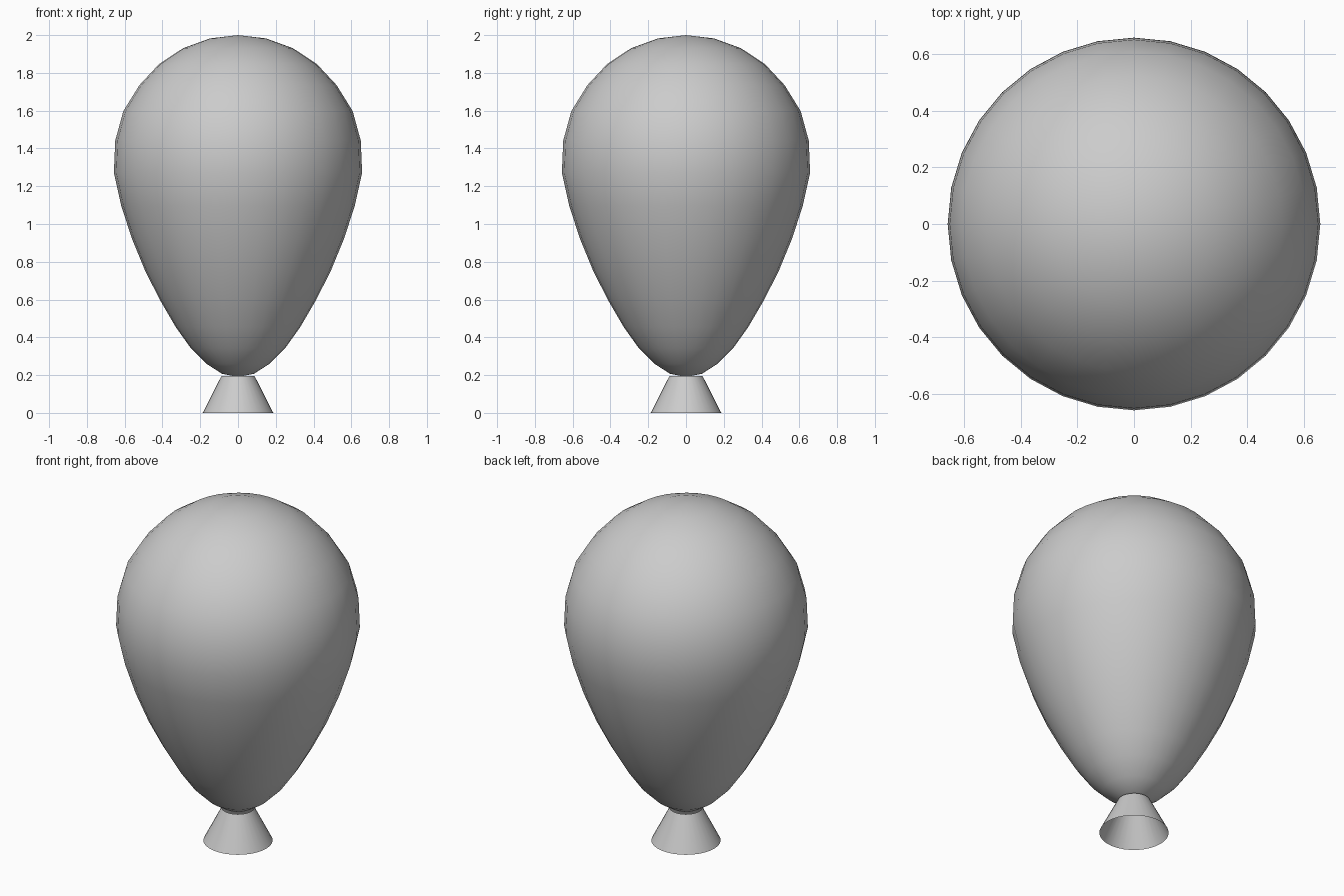
import bpy, bmesh, math

if "Cube" in bpy.data.objects:
    bpy.data.objects.remove(bpy.data.objects["Cube"])

SEGMENTS = 32


def lathe(name, profile):
    """Spin a list of (radius, z) points around the z axis."""
    bm = bmesh.new()
    rings = []
    for r, z in profile:
        if r == 0:
            rings.append([bm.verts.new((0, 0, z))])
        else:
            rings.append([bm.verts.new((r * math.cos(2 * math.pi * i / SEGMENTS),
                                        r * math.sin(2 * math.pi * i / SEGMENTS), z))
                          for i in range(SEGMENTS)])
    for a, b in zip(rings, rings[1:]):
        for i in range(SEGMENTS):
            j = (i + 1) % SEGMENTS
            if len(a) == 1:
                bm.faces.new((a[0], b[i], b[j]))
            elif len(b) == 1:
                bm.faces.new((a[i], b[0], a[j]))
            else:
                bm.faces.new((a[i], b[i], b[j], a[j]))
    mesh = bpy.data.meshes.new(name)
    bm.to_mesh(mesh)
    bm.free()
    mesh.shade_smooth()
    obj = bpy.data.objects.new(name, mesh)
    bpy.context.collection.objects.link(obj)
    return obj


# Balloon body: a tall sphere, tapered towards the bottom
radii = [0, .148, .29, .417, .522, .607, .65, .657, .618, .56,
         .49, .41, .33, .25, .165, .085, 0]
half_height = 0.905
body = [(r, 2 - half_height * (1 - math.cos(math.pi * k / 16)))
        for k, r in enumerate(radii)]
lathe("balloon_body", body)

# Flared, open mouth under the body
lathe("balloon_mouth", [(.088, .195), (.187, 0)])
